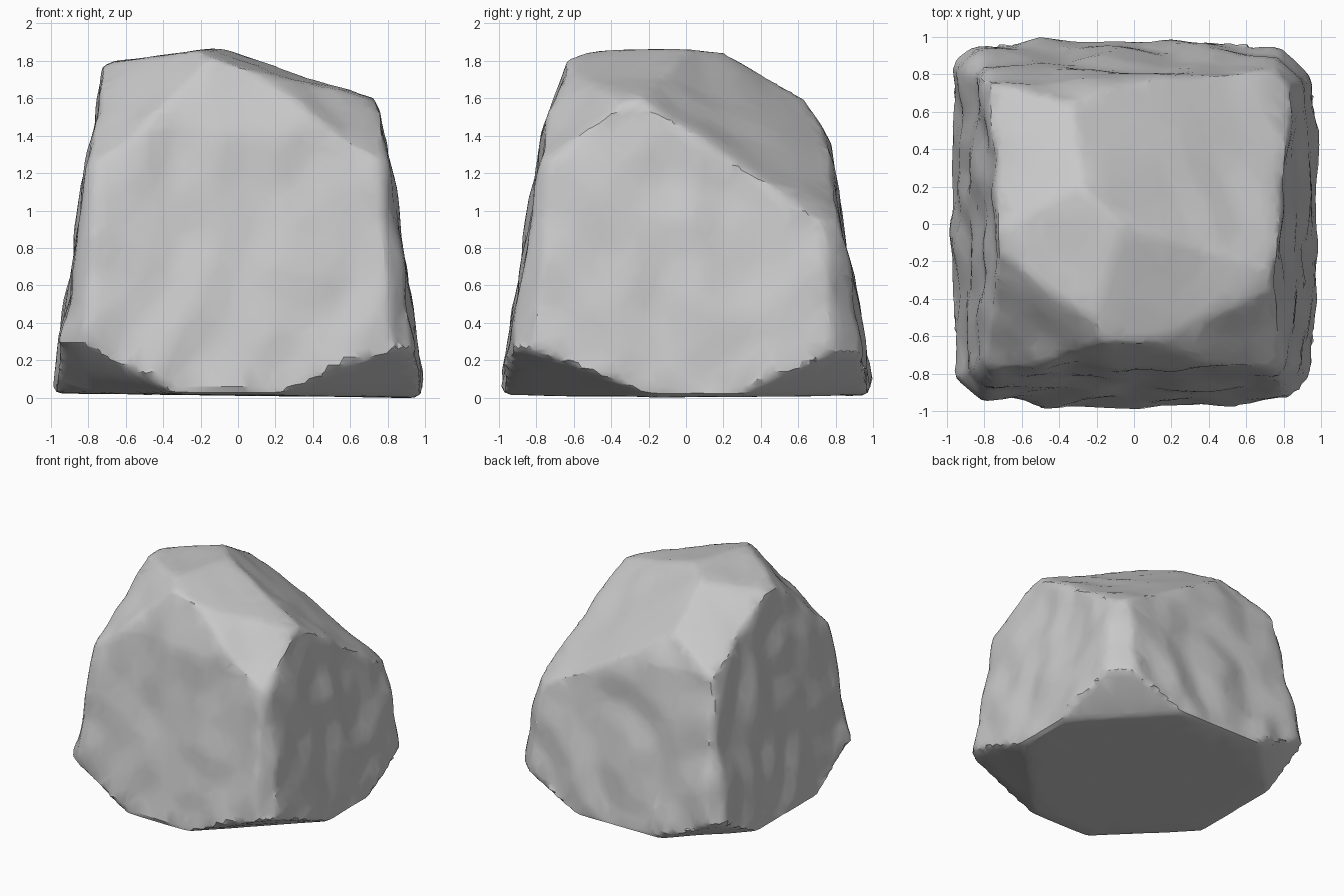
import bpy
import bmesh
from mathutils import Vector, noise

start = bpy.data.objects.get("Cube")
if start:
    bpy.data.objects.remove(start, do_unlink=True)

# Material
stone = bpy.data.materials.new("stone_grey")
stone.use_nodes = True
grey = (0.58, 0.58, 0.58, 1)
stone.diffuse_color = grey
shader = stone.node_tree.nodes["Principled BSDF"]
shader.inputs["Base Color"].default_value = grey
shader.inputs["Roughness"].default_value = 0.9

# Cutting planes: normal and offset, the rock lies below each one
WALLS = [
    ((0, -1, .16), .985), ((0, 1, .17), .99),
    ((-1, 0, .15), .985), ((1, 0, .15), .99),
    ((0, -1, .33), 1.23), ((0, 1, .45), 1.37),   # upper lean, front and back
]
CORNERS = [
    ((1, -1, .25), 1.84), ((-1, -1, .22), 1.81),
    ((1, 1, .2), 1.77), ((-1, 1, .25), 1.86),
]
CROWN = [
    ((0, 0, 1), 1.86),
    ((-.13, 0, 1), 1.88),        # left shoulder
    ((-.42, .5, 1), 2.066),      # back left slope
    ((.515, .61, 1), 1.825),     # back right slope
    ((-.73, -.8, 1), 2.43),      # front left slope
    ((.3, -.1, 1), 1.84),        # front ridge
    ((.58, -.7, 1), 2.25),       # front right slope
]
UNDERSIDE = [
    ((-.012, 0, -1), -.014),
    ((.4, -.4, -1), .45), ((-.6, -.6, -1), .76),
    ((.5, .5, -1), .63), ((-.5, .5, -1), .68),
]

# Chisel the block
bm = bmesh.new()
bmesh.ops.create_cube(bm, size=5)
for normal, offset in WALLS + CORNERS + CROWN + UNDERSIDE:
    n = Vector(normal)
    bmesh.ops.bisect_plane(
        bm, geom=bm.verts[:] + bm.edges[:] + bm.faces[:], dist=1e-5,
        plane_co=n * offset / n.length_squared, plane_no=n, clear_outer=True)
    rim = [e for e in bm.edges if e.is_boundary]
    if rim:
        bmesh.ops.holes_fill(bm, edges=rim, sides=0)
bmesh.ops.recalc_face_normals(bm, faces=bm.faces[:])

mesh = bpy.data.meshes.new("rock")
bm.to_mesh(mesh)
bm.free()
rock = bpy.data.objects.new("rock", mesh)
bpy.context.collection.objects.link(rock)
bpy.context.view_layer.objects.active = rock
rock.select_set(True)

# Even surface grid
remesh = rock.modifiers.new("grid", 'REMESH')
remesh.mode = 'VOXEL'
remesh.voxel_size = 0.04
bpy.ops.object.modifier_apply(modifier=remesh.name)

# Weathered bumps, strongest on the walls
mesh = rock.data
bm = bmesh.new()
bm.from_mesh(mesh)
bm.normal_update()
moves = []
for v in bm.verts:
    n = v.normal
    steep = max(0.0, 1 - abs(n.z))
    strength = 0.01 + 0.035 * steep if n.z > -0.3 else 0.005
    p = Vector((v.co.x * 4.2, v.co.y * 4.2, v.co.z * 3.2))
    moves.append(n * strength * noise.noise(p))
for v, move in zip(bm.verts, moves):
    v.co += move
bm.to_mesh(mesh)
bm.free()

# Thin the grid so the ridges break unevenly
thin = rock.modifiers.new("thin", 'DECIMATE')
thin.ratio = 0.25
bpy.ops.object.modifier_apply(modifier=thin.name)

mesh = rock.data
mesh.materials.clear()
mesh.materials.append(stone)
bpy.ops.object.shade_smooth_by_angle(angle=0.5)
